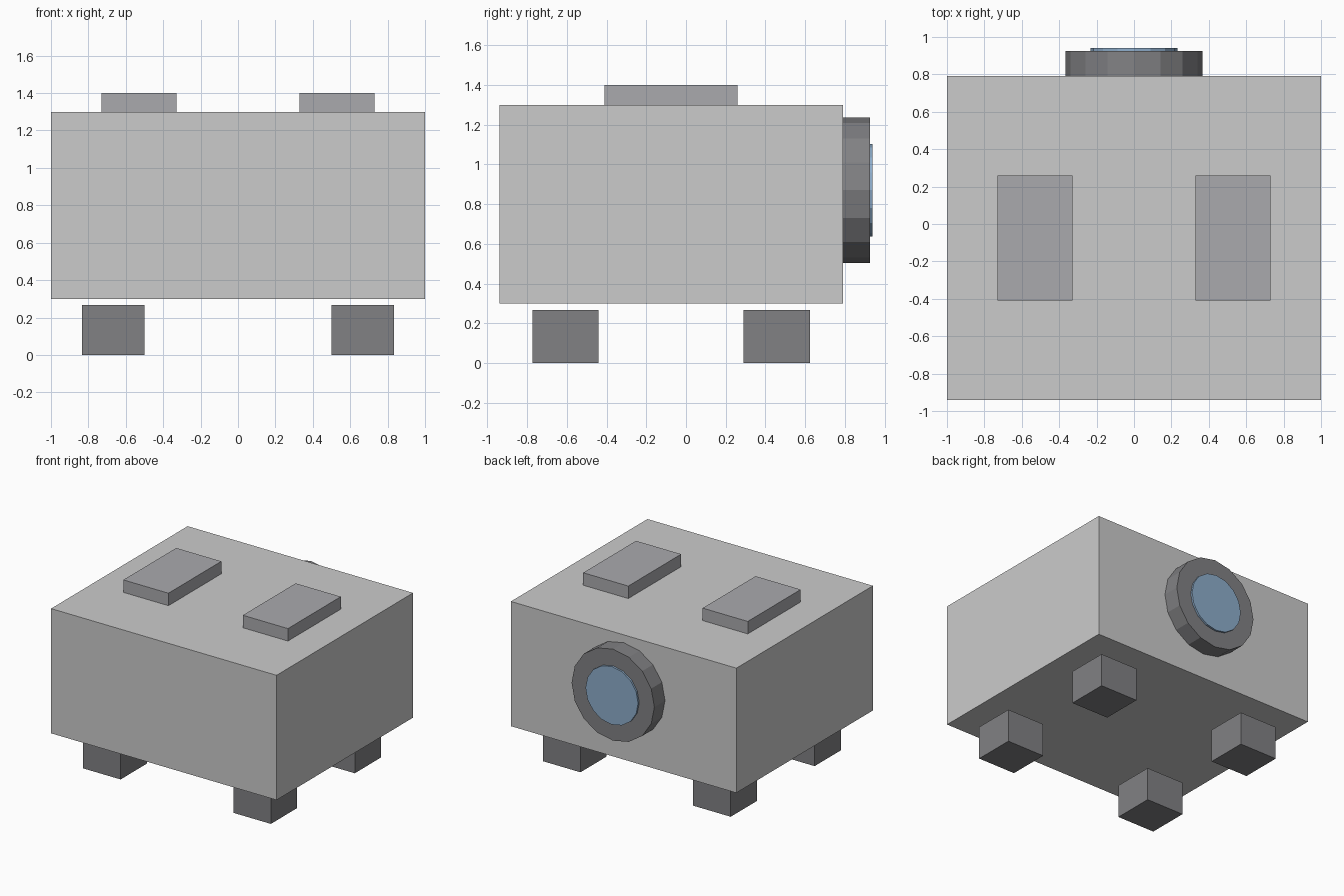
import bpy
from math import radians

if "Cube" in bpy.data.objects:
    bpy.data.objects.remove(bpy.data.objects["Cube"])


def material(name, rgb):
    m = bpy.data.materials.new(name)
    m.diffuse_color = (*rgb, 1)
    m.use_nodes = True
    m.node_tree.nodes["Principled BSDF"].inputs["Base Color"].default_value = m.diffuse_color
    return m


def box(name, lo, hi, mat=None):
    bpy.ops.mesh.primitive_cube_add(size=1, location=[(a + b) / 2 for a, b in zip(lo, hi)])
    o = bpy.context.object
    o.name = name
    o.scale = [b - a for a, b in zip(lo, hi)]
    bpy.ops.object.transform_apply(location=False, rotation=False, scale=True)
    if mat:
        o.data.materials.append(mat)
    return o


def disc(name, radius, y0, y1, mat):
    bpy.ops.mesh.primitive_cylinder_add(
        vertices=16, radius=radius, depth=y1 - y0,
        location=(0, (y0 + y1) / 2, 0.87), rotation=(radians(90), 0, 0))
    o = bpy.context.object
    o.name = name
    # put a vertex on each axis of the outline
    o.data.materials.append(mat)
    return o


pad_grey = material("pad_grey", (0.40, 0.40, 0.42))
dark = material("dark_rubber", (0.22, 0.22, 0.23))
blue = material("lens_blue", (0.27, 0.42, 0.60))

# Main body
box("body", (-1, -0.94, 0.30), (1, 0.79, 1.30))

# Mirrored top pads and feet
for side, s in (("left", -1), ("right", 1)):
    xs = sorted((s * 0.33, s * 0.73))
    box(f"top_pad_{side}", (xs[0], -0.41, 1.30), (xs[1], 0.26, 1.40), pad_grey)
    xs = sorted((s * 0.50, s * 0.833))
    for end, y in (("front", -0.773), ("back", 0.29)):
        box(f"{end}_foot_{side}", (xs[0], y, 0), (xs[1], y + 0.333, 0.267), dark)

# Round lens housing and lens on the back face
disc("lens_ring", 0.367, 0.79, 0.925, dark)
disc("lens", 0.233, 0.86, 0.94, blue)
